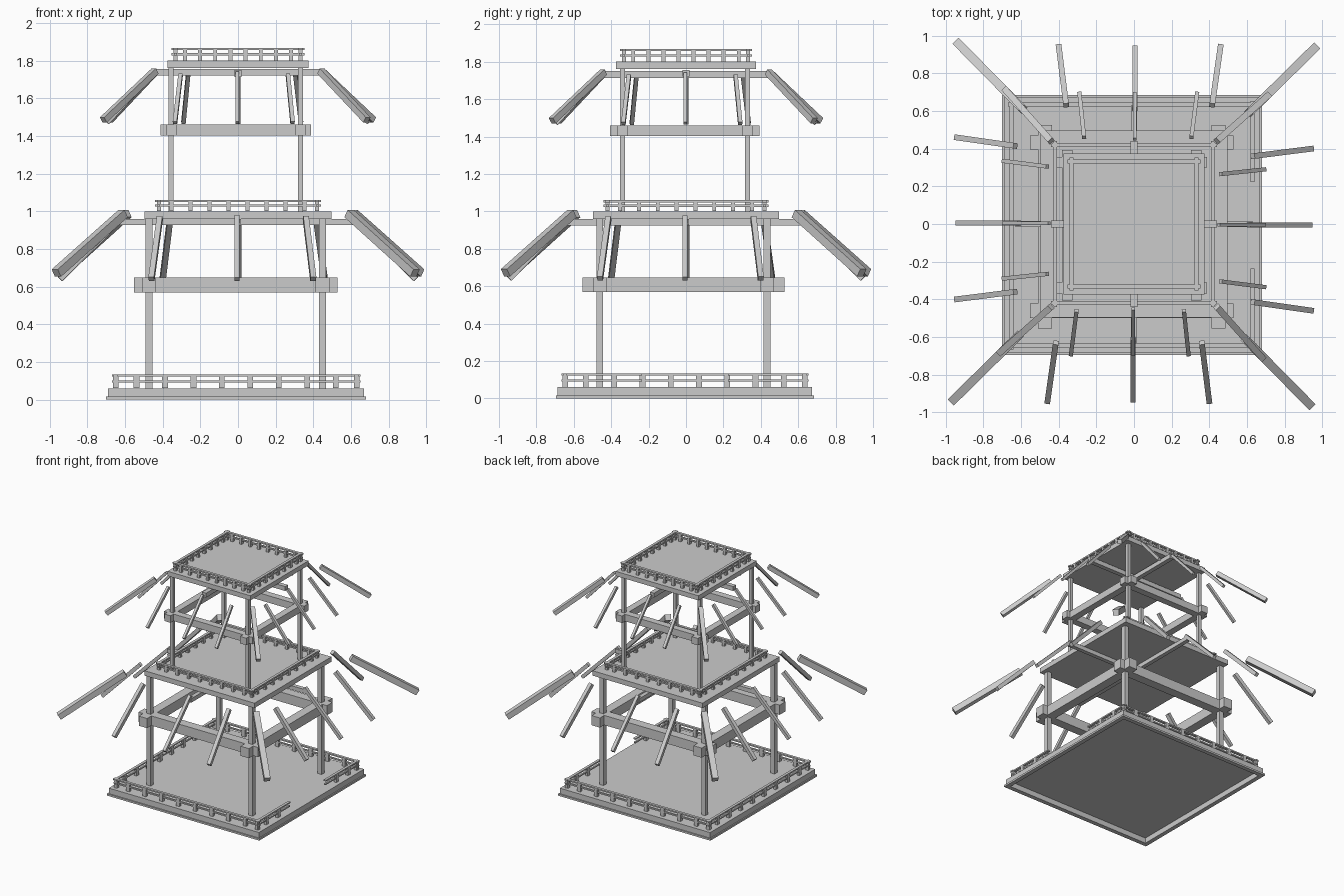
import bpy
import bmesh
from math import pi
from mathutils import Matrix, Vector

cube = bpy.data.objects.get("Cube")
if cube:
    bpy.data.objects.remove(cube, do_unlink=True)

grey = bpy.data.materials.new("light_grey")
grey.use_nodes = True
colour = (0.6, 0.6, 0.6, 1)
grey.diffuse_color = colour
grey.node_tree.nodes["Principled BSDF"].inputs["Base Color"].default_value = colour


def add_box(bm, centre, size, turn=None):
    """Add one box, optionally turned about its centre."""
    mat = Matrix.Translation(centre)
    if turn:
        mat = mat @ turn.to_matrix().to_4x4()
    bmesh.ops.create_cube(bm, size=1, matrix=mat @ Matrix.Diagonal((*size, 1)))


def add_bar(bm, start, end, thick):
    """Add a square bar from one point to another."""
    axis = end - start
    add_box(bm, (start + end) / 2, (thick, thick, axis.length),
            axis.to_track_quat('Z', 'Y'))


def finish(bm, name):
    mesh = bpy.data.meshes.new(name)
    bm.to_mesh(mesh)
    bm.free()
    mesh.materials.append(grey)
    obj = bpy.data.objects.new(name, mesh)
    bpy.context.collection.objects.link(obj)


def slab(name, centre, width, bottom, top):
    bm = bmesh.new()
    add_box(bm, (*centre, (bottom + top) / 2), (width, width, top - bottom))
    finish(bm, name)


def frame(name, centre, width, rim, bottom, top):
    """Open square frame of four mitre-free boards."""
    bm = bmesh.new()
    z, h = (bottom + top) / 2, top - bottom
    off = (width - rim) / 2
    for s in (-1, 1):
        add_box(bm, (centre[0], centre[1] + s * off, z), (width, rim, h))
        add_box(bm, (centre[0] + s * off, centre[1], z), (rim, width - 2 * rim, h))
    finish(bm, name)


def columns(name, centre, half, thick, bottom, top):
    bm = bmesh.new()
    for sx in (-1, 1):
        for sy in (-1, 1):
            add_box(bm, (centre[0] + sx * half[0], centre[1] + sy * half[1], (bottom + top) / 2),
                    (thick, thick, top - bottom))
    finish(bm, name)


def ring_beams(name, centre, half, reach, thick, bottom, top):
    """Four beams that cross and stick out at the columns."""
    bm = bmesh.new()
    z, h = (bottom + top) / 2, top - bottom
    for s in (-1, 1):
        add_box(bm, (centre[0], centre[1] + s * half[1], z), (2 * reach, thick, h))
        add_box(bm, (centre[0] + s * half[0], centre[1], z), (thick, 2 * reach, h))
    finish(bm, name)


def cross_beams(name, reach, thick, z, drop):
    """Two beams that cross under a platform and carry the middle rafters."""
    bm = bmesh.new()
    add_box(bm, (0, 0, z), (2 * reach, thick, thick))
    add_box(bm, (0, 0, z - drop), (thick, 2 * reach, thick))
    finish(bm, name)


def railing(name, centre, half, floor, height, post, gap=0):
    """Posts and two rails on four sides; gap opens the +x side."""
    bm = bmesh.new()
    inset = half - 0.02
    step = half * 0.229
    posts = [-inset] + [(i - 3.5) * step for i in range(8)] + [inset]
    for side in range(4):
        turn = Matrix.Translation((*centre, floor)) @ Matrix.Rotation(side * pi / 2, 4, 'Z')
        opening = gap if side == 1 else 0
        quat = turn.to_quaternion()
        for x in posts:
            if abs(x) >= opening:
                add_box(bm, turn @ Vector((x, -inset, height / 2)), (post, 0.022, height - 0.004), quat)
        spans = [(-half, -opening), (opening, half)] if opening else [(-half, half)]
        for a, b in spans:
            for z, depth in ((height - 0.006, 0.022), (height * 0.5, 0.014)):
                add_box(bm, turn @ Vector(((a + b) / 2, -inset, z)), (b - a, depth, 0.011), quat)
    finish(bm, name)


def rafters(name, bars):
    """Repeat the front rafters on all four sides."""
    bm = bmesh.new()
    for side in range(4):
        turn = Matrix.Rotation(side * pi / 2, 3, 'Z')
        for start, end, thick in bars:
            add_bar(bm, turn @ Vector(start), turn @ Vector(end), thick)
    finish(bm, name)


# Base: a floor held by a rim that is open underneath
base = (-0.01, -0.006)
frame("base_plinth", base, 1.38, 0.035, 0, 0.015)
frame("base_rim", base, 1.36, 0.025, 0.015, 0.06)
slab("base_floor", base, 1.31, 0.043, 0.06)
railing("base_railing", base, 0.66, 0.06, 0.073, 0.03, gap=0.23)

# Lower storey
low_mid, low_half = (-0.012, -0.014), (0.461, 0.447)
columns("lower_columns", low_mid, low_half, 0.037, 0.06, 0.96)
ring_beams("lower_ring_beams", low_mid, low_half, 0.54, 0.075, 0.568, 0.647)
cross_beams("lower_cross_beams", 0.63, 0.033, 0.943, 0.001)
slab("middle_floor", (0, 0), 0.995, 0.96, 1.0)
railing("middle_railing", (0, 0), 0.44, 1.0, 0.06, 0.021)
rafters("lower_rafters", [
    ((-0.61, -0.59, 0.988), (-0.965, -0.94, 0.672), 0.046),
    ((-0.415, -0.63, 0.965), (-0.46, -0.945, 0.64), 0.03),
    ((-0.006, -0.61, 0.97), (-0.006, -0.94, 0.64), 0.026),
    ((0.36, -0.63, 0.965), (0.4, -0.945, 0.64), 0.03),
])

# Upper storey
up_mid, up_half = (-0.012, -0.006), (0.343, 0.334)
columns("upper_columns", up_mid, up_half, 0.027, 1.0, 1.765)
ring_beams("upper_ring_beams", up_mid, up_half, 0.4, 0.056, 1.403, 1.46)
cross_beams("upper_cross_beams", 0.44, 0.036, 1.738, 0.006)
slab("top_floor", (0, 0), 0.75, 1.762, 1.8)
railing("top_railing", (0, 0), 0.352, 1.8, 0.068, 0.021)
rafters("upper_rafters", [
    ((-0.44, -0.44, 1.745), (-0.715, -0.685, 1.485), 0.034),
    ((-0.305, -0.46, 1.725), (-0.335, -0.695, 1.47), 0.022),
    ((-0.004, -0.45, 1.735), (-0.004, -0.695, 1.47), 0.02),
    ((0.265, -0.46, 1.725), (0.29, -0.695, 1.47), 0.022),
])
